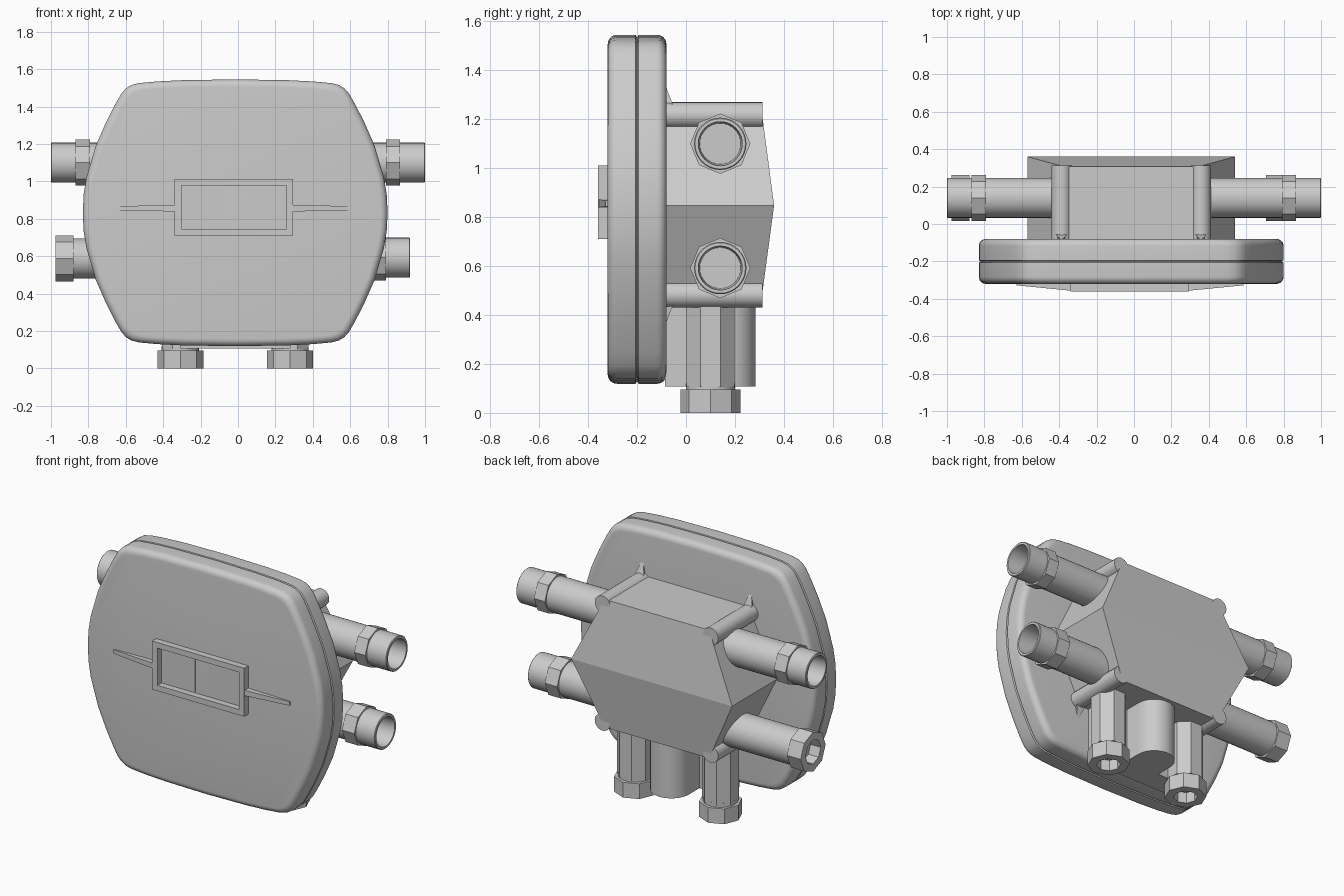
import bpy, bmesh
from math import sin, cos, pi
from mathutils import Vector

if "Cube" in bpy.data.objects:
    bpy.data.objects.remove(bpy.data.objects["Cube"])

CX = -0.015   # symmetry axis of the casing


def loft(name, rings, smooth=True, angle=35):
    """Skin a list of equal-length point rings and cap both ends."""
    bm = bmesh.new()
    vs = [[bm.verts.new(p) for p in ring] for ring in rings]
    n = len(vs[0])
    for a, b in zip(vs, vs[1:]):
        for i in range(n):
            j = (i + 1) % n
            bm.faces.new((a[i], a[j], b[j], b[i]))
    bm.faces.new(vs[0])
    bm.faces.new(vs[-1])
    bmesh.ops.recalc_face_normals(bm, faces=bm.faces)
    me = bpy.data.meshes.new(name)
    bm.to_mesh(me)
    bm.free()
    ob = bpy.data.objects.new(name, me)
    bpy.context.collection.objects.link(ob)
    if smooth:
        bpy.ops.object.select_all(action='DESELECT')
        ob.select_set(True)
        bpy.context.view_layer.objects.active = ob
        bpy.ops.object.shade_smooth_by_angle(angle=angle * pi / 180)
    return ob


def lathe(name, centre, axis, profile, n=32, smooth=True, turn=0.0):
    """Revolve (radius, distance) pairs about an axis through centre."""
    axis = Vector(axis)
    u = Vector((0, 0, 1)) if abs(axis.z) < 0.5 else Vector((1, 0, 0))
    v = axis.cross(u)
    c = Vector(centre)
    rings = [[c + axis * t + (u * cos(turn + 2 * pi * i / n) + v * sin(turn + 2 * pi * i / n)) * r
              for i in range(n)] for r, t in profile]
    return loft(name, rings, smooth)


def box(name, x0, x1, y0, y1, z0, z1):
    sq = [(x0, z0), (x1, z0), (x1, z1), (x0, z1)]
    return loft(name, [[(x, y, z) for x, z in sq] for y in (y0, y1)], False)


# Casing: bulging rounded outline, two halves with rounded rims and a seam groove
quarter = [(0.815, 0.0), (0.81, 0.1), (0.795, 0.19), (0.745, 0.36), (0.69, 0.485),
           (0.64, 0.583), (0.608, 0.638), (0.585, 0.664), (0.555, 0.683), (0.515, 0.693),
           (0.42, 0.702), (0.28, 0.709), (0.0, 0.713)]
top = quarter + [(-x, z) for x, z in quarter[-2::-1]]
outline = top + [(x, -z) for x, z in top[-2:0:-1]]


def casing_ring(y, d):
    return [(CX + x * (0.815 - d) / 0.815, y, 0.832 + z * (0.713 - d) / 0.713) for x, z in outline]


R = 0.038
arc = [pi / 2 * i / 6 for i in range(7)]
prof = [(-0.32 + R - R * cos(a), R - R * sin(a)) for a in arc]
prof += [(-0.206, 0), (-0.202, 0.008), (-0.198, 0.008), (-0.194, 0)]
prof += [(-0.08 - R + R * sin(a), R - R * cos(a)) for a in arc]
loft("casing", [casing_ring(y, d) for y, d in prof])

# Front window frame with two panes
box("frame_top", -0.34, 0.295, -0.36, -0.315, 0.977, 1.012)
box("frame_bottom", -0.34, 0.295, -0.36, -0.315, 0.71, 0.745)
box("frame_left", -0.34, -0.303, -0.36, -0.315, 0.745, 0.977)
box("frame_right", 0.258, 0.295, -0.36, -0.315, 0.745, 0.977)
for nm, x0, x1 in (("pane_left", -0.285, -0.07), ("pane_right", 0.025, 0.24)):
    box(nm, x0, x1, -0.325, -0.315, 0.752, 0.968)

# Tapered pointer bars either side of the frame
for nm, s in (("pointer_left", -1), ("pointer_right", 1)):
    rings = []
    for d, y, h in ((0.31, -0.357, 0.017), (0.607, -0.328, 0.012)):
        x = -0.022 + s * d
        rings.append([(x, y, 0.856 - h), (x, y, 0.856 + h), (x, -0.315, 0.856 + h), (x, -0.315, 0.856 - h)])
    loft(nm, rings, False)

# Rear housing: hexagonal block with a ridged back
hexagon = [(-0.36, 1.25, 0.307), (0.36, 1.25, 0.307), (0.555, 0.848, 0.36),
           (0.36, 0.452, 0.307), (-0.36, 0.452, 0.307), (-0.555, 0.848, 0.36)]
bm_rings = [[(x + CX, -0.085, z) for x, z, y in hexagon], [(x + CX, y, z) for x, z, y in hexagon]]
housing = loft("rear_housing", bm_rings, False)
bm = bmesh.new()
bm.from_mesh(housing.data)
bm.verts.ensure_lookup_table()
bmesh.ops.connect_vert_pair(bm, verts=[bm.verts[8], bm.verts[11]])
bm.to_mesh(housing.data)
bm.free()

# Corner bosses and the small gussets that meet the casing
for sx in (-1, 1):
    for sz in (-1, 1):
        x, z = CX + sx * 0.373, 0.85 + sz * 0.367
        lathe("corner_boss", (x, -0.085, z), (0, 1, 0), [(0.053, 0), (0.053, 0.397)], 24)
        g = [(-0.085, z + sz * 0.125), (-0.055, z + sz * 0.045), (-0.055, z), (-0.085, z)]
        loft("boss_gusset", [[(x - 0.03 if i else x - 0.004, y, zz) for i, (y, zz) in enumerate(g)],
                             [(x + 0.03 if i else x + 0.004, y, zz) for i, (y, zz) in enumerate(g)]], False)

# Side pipes: (side, height, pipe end, nut start, nut end, capped)
pipes = [(-1, 1.10, 1.0, 0.79, 0.87, False), (1, 1.10, 1.0, 0.79, 0.865, False),
         (-1, 0.588, 0.90, 0.88, 0.975, True), (1, 0.592, 0.92, 0.705, 0.79, False)]
for s, z, end, n0, n1, capped in pipes:
    c, ax = (0, 0.14, z), (s, 0, 0)
    if capped:
        lathe("side_pipe", c, ax, [(0.107, 0.3), (0.107, end)])
        lathe("end_nut", c, ax, [(0.107, n0), (0.123, n0), (0.123, n1), (0.075, n1), (0.075, n1 - 0.07)], 8, False)
    else:
        lathe("side_pipe", c, ax, [(0.107, 0.3), (0.107, end - 0.004), (0.103, end), (0.09, end), (0.082, end - 0.17)])
        lathe("pipe_nut", c, ax, [(0.1, n0), (0.123, n0), (0.123, n1), (0.1, n1)], 8, False)

# Bottom outlets: octagonal pillars with necks and hollow nuts
for s in (-1, 1):
    c = (CX + s * 0.293, 0.1, 0)
    lathe("outlet_pillar", c, (0, 0, 1), [(0.107, 0.105), (0.107, 0.47)], 8, False, pi / 8)
    lathe("outlet_neck", c, (0, 0, 1), [(0.1, 0.09), (0.1, 0.12)], 24)
    lathe("outlet_nut", c, (0, 0, 1),
          [(0.1, 0.095), (0.123, 0.095), (0.123, 0), (0.07, 0), (0.07, 0.07)], 8, False)

# Rounded central column and the web tying the outlets to the casing
u = [(CX + 0.12, -0.085)] + [(CX + 0.12 * cos(pi * i / 16), 0.165 + 0.12 * sin(pi * i / 16)) for i in range(17)]
u.append((CX - 0.12, -0.085))
loft("central_column", [[(x, y, z) for x, y in u] for z in (0.107, 0.47)])
box("outlet_web", CX - 0.295, CX + 0.295, -0.085, 0.06, 0.107, 0.47)
